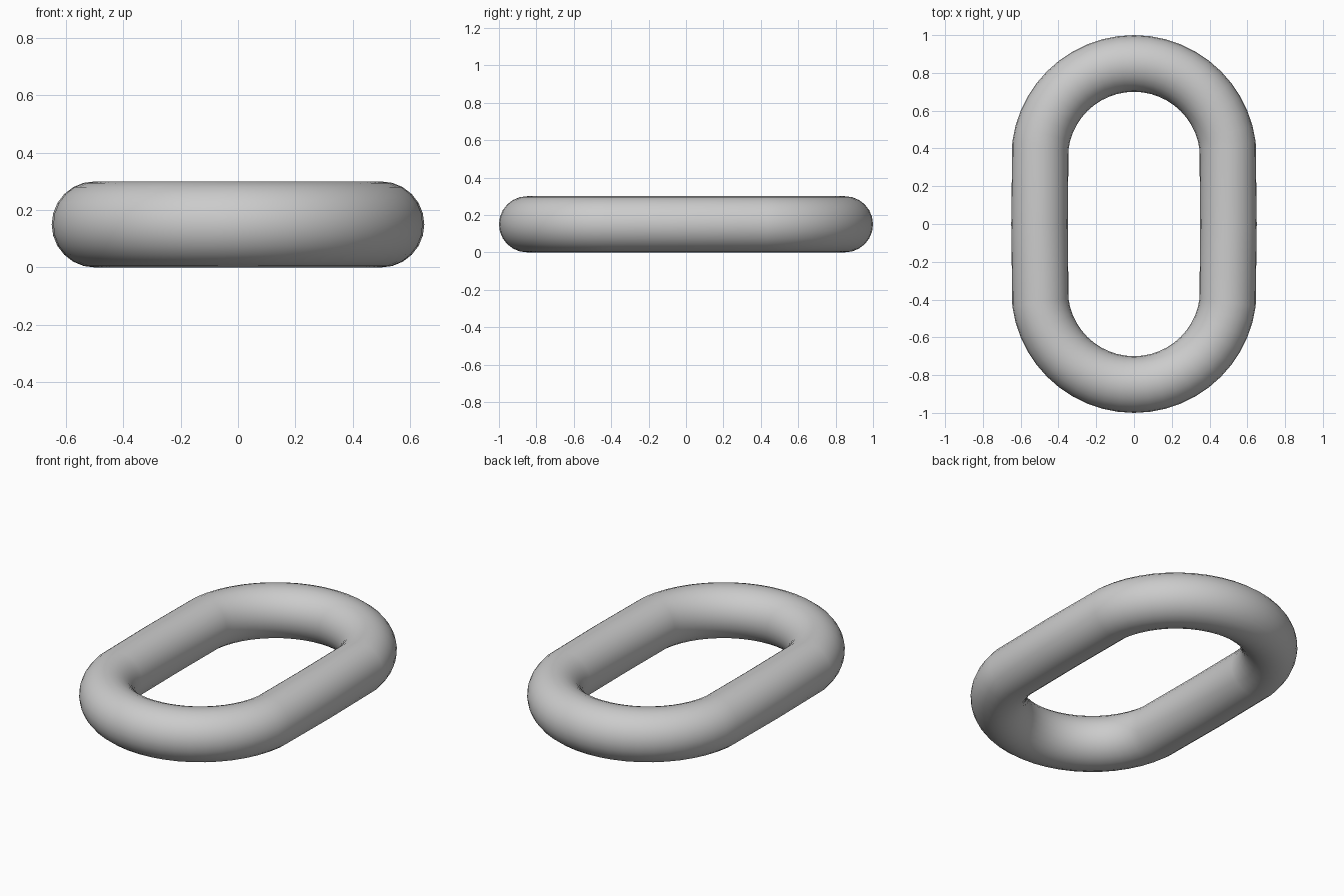
import bpy

if "Cube" in bpy.data.objects:
    bpy.data.objects.remove(bpy.data.objects["Cube"])

# Ring that becomes the chain link
bpy.ops.mesh.primitive_torus_add(major_radius=0.5, minor_radius=0.15,
                                 major_segments=48, minor_segments=24,
                                 location=(0, 0, 0.15))
link = bpy.context.object
link.name = "chain_link"

# Pull the two half rings apart; the middle rings stay and form the straight sides
for v in link.data.vertices:
    if abs(v.co.y) > 1e-4:
        v.co.y += 0.35 if v.co.y > 0 else -0.35

bpy.ops.object.shade_smooth()
